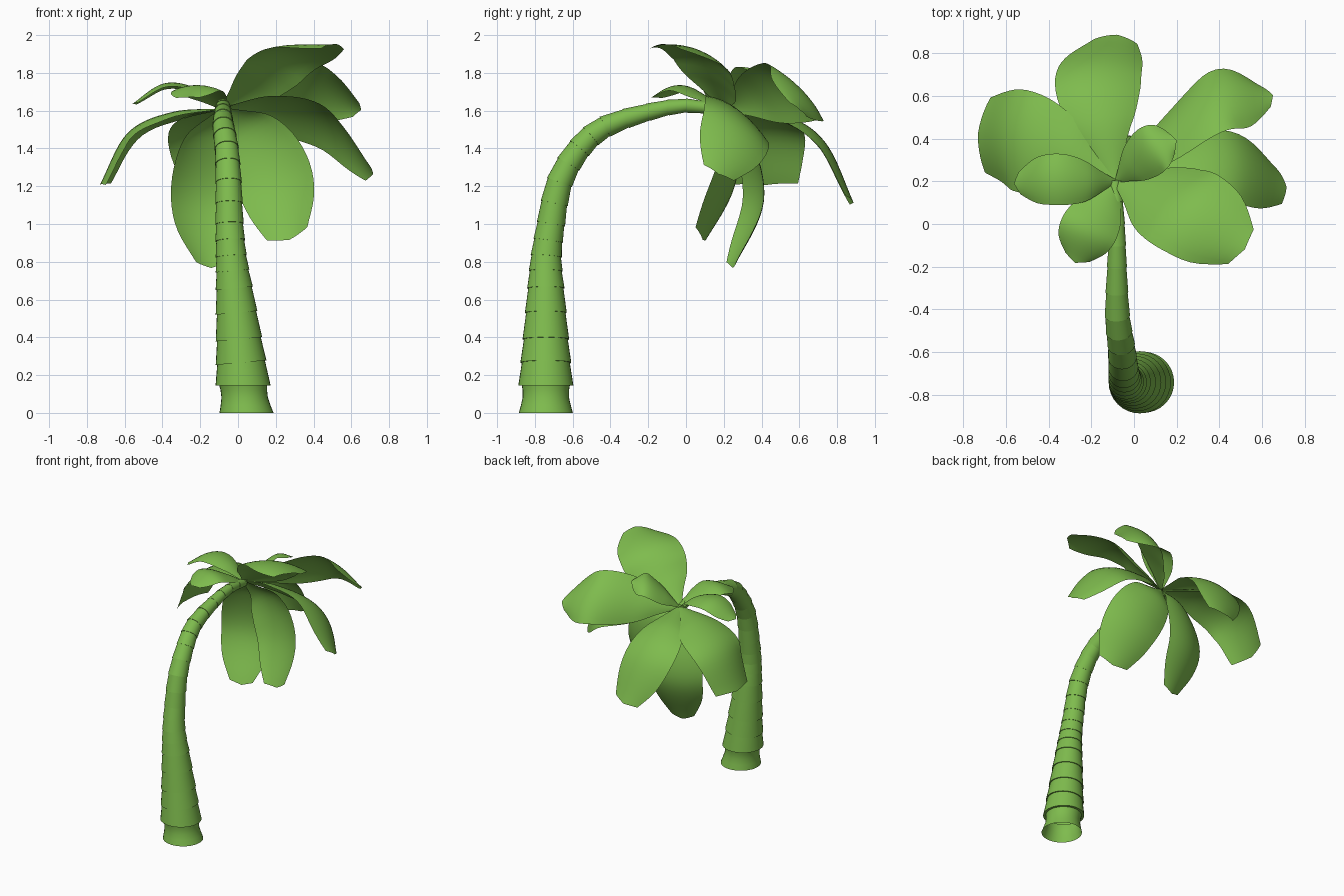
import bpy, bmesh, math
from mathutils import Vector

if "Cube" in bpy.data.objects:
    bpy.data.objects.remove(bpy.data.objects["Cube"])

green = bpy.data.materials.new("palm_green")
green.diffuse_color = (0.21, 0.50, 0.075, 1)
green.use_nodes = True
green.node_tree.nodes["Principled BSDF"].inputs["Base Color"].default_value = green.diffuse_color


def spline(pts, t):
    """Catmull-Rom through pts, t in 0..1 (works on vectors of any size)."""
    n = len(pts) - 1
    i = min(int(t * n), n - 1)
    f = t * n - i
    b, c = pts[i], pts[i + 1]
    a = pts[i - 1] if i else b * 2 - c
    d = pts[i + 2] if i + 2 <= n else c * 2 - b
    return 0.5 * (b * 2 + (c - a) * f + (a * 2 - b * 5 + c * 4 - d) * f * f
                  + (b * 3 - a - c * 3 + d) * f ** 3)


def finish(name, bm, angle):
    me = bpy.data.meshes.new(name)
    bm.to_mesh(me)
    bm.free()
    me.materials.append(green)
    ob = bpy.data.objects.new(name, me)
    bpy.context.collection.objects.link(ob)
    bpy.ops.object.select_all(action='DESELECT')
    ob.select_set(True)
    bpy.context.view_layer.objects.active = ob
    bpy.ops.object.shade_smooth_by_angle(angle=math.radians(angle))


# Trunk: path keys of x, y, z, radius; a joint with a small lip every half key
keys = [Vector(k) for k in (
    (0.027, -0.742, 0.145, 0.143), (0.005, -0.742, 0.39, 0.121),
    (-0.02, -0.742, 0.66, 0.097), (-0.036, -0.74, 0.83, 0.081),
    (-0.045, -0.715, 1.0, 0.074), (-0.05, -0.67, 1.22, 0.069),
    (-0.06, -0.565, 1.40, 0.063), (-0.078, -0.43, 1.515, 0.058),
    (-0.08, -0.20, 1.592, 0.046), (-0.08, 0.0, 1.627, 0.037),
    (-0.09, 0.20, 1.60, 0.030))]
JOINTS = 2 * (len(keys) - 1)
stations = [spline(keys, i / JOINTS) for i in range(JOINTS + 1)]
SIDES = 32


def ring(bm, c, d, r):
    u = d.cross(Vector((1, 0, 0))).normalized()
    v = d.cross(u).normalized()
    return [bm.verts.new(c + r * (math.cos(a) * u + math.sin(a) * v))
            for a in (math.tau * k / SIDES for k in range(SIDES))]


bm = bmesh.new()
up = Vector((0, 0, 1))
# flared foot
rings = [ring(bm, Vector((0.045 - 0.12 * z, -0.742, z)), up, r)
         for z, r in ((0, 0.143), (0.04, 0.132), (0.08, 0.123),
                      (0.12, 0.123), (0.145, 0.127))]
P = [s.to_3d() for s in stations]
for i in range(JOINTS):
    for k in range(2):
        prev = P[max(i + k - 1, 0)]
        nxt = P[min(i + k + 1, JOINTS)]
        d = up if i + k == 0 else (nxt - prev).normalized()
        rings.append(ring(bm, P[i + k], d, stations[i + k].w * (0.96 if k else 1.02)))
for a, b in zip(rings, rings[1:]):
    for k in range(SIDES):
        j = (k + 1) % SIDES
        bm.faces.new((a[k], a[j], b[j], b[k]))
bmesh.ops.recalc_face_normals(bm, faces=bm.faces)
finish("trunk", bm, 35)

# Leaves: thin arched blades from the crown (mid, mid, tip, side direction, half width)
ROOT = Vector((-0.085, 0.2, 1.61))
AXIS = Vector((0, 0.6, 0.8))
leaves = {
    "back_leaf": ((-0.15, 0.5, 1.57), (-0.165, 0.72, 1.43), (-0.08, 0.88, 1.11), (1, 0, 0), 0.2),
    "back_right_leaf": ((0.13, 0.39, 1.68), (0.39, 0.59, 1.71), (0.65, 0.6, 1.6), (0, 1, -1), 0.2),
    "right_leaf": ((0.17, 0.25, 1.61), (0.47, 0.28, 1.52), (0.71, 0.17, 1.26), (0, 1, -0.7), 0.2),
    "front_right_leaf": ((0.08, 0.15, 1.74), (0.27, 0.06, 1.9), (0.52, -0.12, 1.945), (0.5, 0.8, -0.43), 0.225),
    "hanging_right_leaf": ((0.05, 0.27, 1.48), (0.2, 0.23, 1.23), (0.27, 0.08, 0.92), (0.9, -0.15, 0.36), 0.21),
    "hanging_left_leaf": ((-0.15, 0.32, 1.45), (-0.18, 0.38, 1.12), (-0.14, 0.24, 0.77), (1, 0.3, 0), 0.19),
    "left_leaf": ((-0.34, 0.31, 1.58), (-0.57, 0.4, 1.47), (-0.72, 0.42, 1.2), (0.05, 1, -0.03), 0.235),
    "small_left_leaf": ((-0.22, 0.2, 1.71), (-0.39, 0.21, 1.735), (-0.56, 0.19, 1.63), (0, 1, -0.05), 0.12),
    "small_front_leaf": ((-0.15, 0.08, 1.68), (-0.22, -0.04, 1.725), (-0.275, -0.18, 1.665), (0.9, -0.4, 0), 0.135),
    "small_back_leaf": ((-0.01, 0.28, 1.71), (0.09, 0.355, 1.8), (0.2, 0.39, 1.8), (0.5, -0.7, 0.3), 0.12),
}
# blades that twist toward the tip, and blades with an unusual tip width
twist = {"front_right_leaf": (0.3, 0.9, -0.06), "hanging_right_leaf": (0.9, -0.3, 0.1)}
tip_width = {"back_leaf": 0.52, "back_right_leaf": 0.3, "left_leaf": 0.75, "hanging_right_leaf": 0.55}
NU, NV = 24, 10
for name, (m1, m2, tip, side, half) in leaves.items():
    mid = [ROOT, Vector(m1), Vector(m2), Vector(tip)]
    widths = [Vector((w, 0)) for w in (0.07, 0.42, 0.78, 0.97, 1.0, 0.88, tip_width.get(name, 0.45))]
    s1, s2 = Vector(side).normalized(), Vector(twist.get(name, side)).normalized()
    bm = bmesh.new()
    grid = []
    for i in range(NU + 1):
        t = i / NU
        c = spline(mid, t)
        tan = (spline(mid, min(t + 0.05, 1)) - spline(mid, max(t - 0.05, 0))).normalized()
        s = s1.lerp(s2, max(0, t * 2 - 1))
        s = (s - tan * s.dot(tan)).normalized()
        n = tan.cross(s)
        flip = n.dot(AXIS) < 0
        if flip:
            n = -n
        w = half * spline(widths, t).x
        row = []
        for j in range(NV + 1):
            u = 2 * j / NV - 1
            # arched section, slightly pointed tip
            row.append(bm.verts.new(c + s * u * w + n * w * 0.22 * (0.35 - u * u)
                                    - tan * 0.025 * abs(u) * t ** 6))
        grid.append(row)
    for a, b in zip(grid, grid[1:]):
        for j in range(NV):
            f = (a[j], b[j], b[j + 1], a[j + 1])
            bm.faces.new(f[::-1] if flip else f)
    finish(name, bm, 60)
